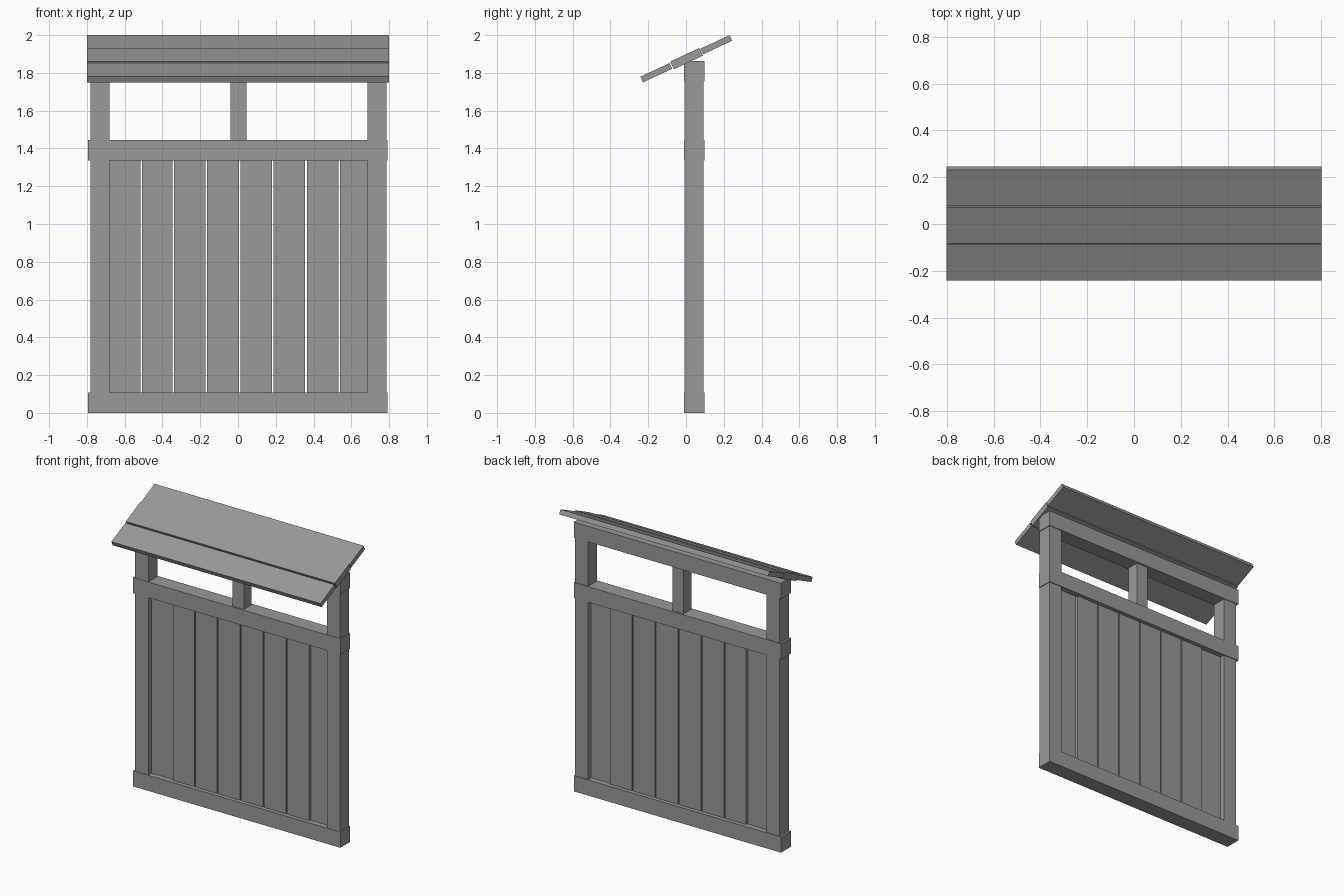
import bpy
import bmesh
from math import radians, sin, cos
from mathutils import Matrix

if "Cube" in bpy.data.objects:
    bpy.data.objects.remove(bpy.data.objects["Cube"])

# Dark grey wood
wood = bpy.data.materials.new("dark_wood")
wood.diffuse_color = (0.32, 0.32, 0.32, 1)
wood.use_nodes = True
wood.node_tree.nodes["Principled BSDF"].inputs["Base Color"].default_value = wood.diffuse_color


def box(name, x, y, z):
    """Box from (min, max) ranges on each axis."""
    size = [r[1] - r[0] for r in (x, y, z)]
    mid = [(r[1] + r[0]) / 2 for r in (x, y, z)]
    bm = bmesh.new()
    bmesh.ops.create_cube(bm, size=1, matrix=Matrix.Diagonal((*size, 1)))
    mesh = bpy.data.meshes.new(name)
    bm.to_mesh(mesh)
    bm.free()
    mesh.materials.append(wood)
    ob = bpy.data.objects.new(name, mesh)
    ob.location = mid
    bpy.context.collection.objects.link(ob)
    return ob


# Horizontal rails
for name, z in (("bottom_rail", (0, 0.108)), ("middle_rail", (1.337, 1.445)),
                ("top_rail", (1.755, 1.863))):
    box(name, (-0.795, 0.791), (-0.011, 0.097), z)

# Side posts and short centre post
box("left_post", (-0.781, -0.68), (-0.008, 0.092), (0.01, 1.85))
box("right_post", (0.685, 0.786), (-0.008, 0.092), (0.01, 1.85))
box("centre_post", (-0.041, 0.045), (0.0, 0.085), (1.42, 1.78))

# Vertical boards with thin gaps; the two outer boards are thinner
seams = [-0.70, -0.513, -0.342, -0.168, 0.008, 0.183, 0.36, 0.537, 0.70]
gap = 0.004
for i in range(8):
    half = 0.015 if i in (0, 7) else 0.021 if i in (1, 6) else 0.025
    if 0 < i < 7:
        half = 0.027
    box(f"board_{i + 1}", (seams[i] + gap, seams[i + 1] - gap),
        (0.043 - half, 0.043 + half), (0.06, 1.39))

# Sloped roof planks, the middle one thicker
tilt = radians(25)
width = 0.17
for name, offset, half in (("lower", -0.176, 0.0165), ("middle", 0.001, 0.0225),
                           ("upper", 0.175, 0.0165)):
    plank = box(f"{name}_roof_plank", (-0.8, 0.8),
                (-width / 2, width / 2), (-half, half))
    plank.rotation_euler.x = tilt
    plank.location = (0, 0.002 + offset * cos(tilt),
                      1.875 + offset * sin(tilt))
